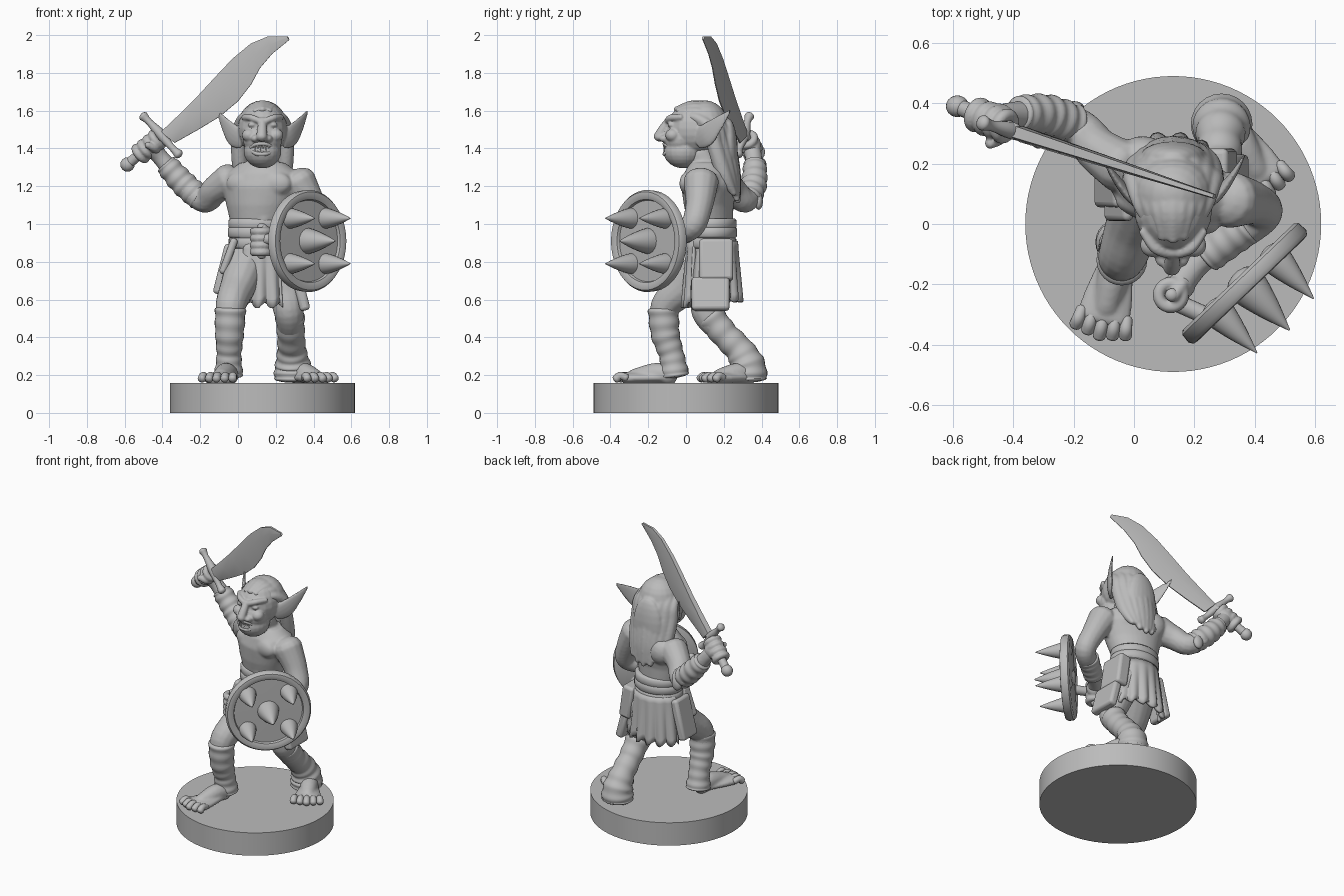
import bpy, bmesh, math
from math import sin, cos, pi, radians
from mathutils import Vector, Matrix

if "Cube" in bpy.data.objects:
    bpy.data.objects.remove(bpy.data.objects["Cube"])

grey = bpy.data.materials.new("stone grey")
grey.diffuse_color = (0.5, 0.5, 0.5, 1)
grey.use_nodes = True
grey.node_tree.nodes["Principled BSDF"].inputs["Base Color"].default_value = grey.diffuse_color


def finish(bm, name, voxel=0, angle=180, solid=0, bevel=0):
    bmesh.ops.recalc_face_normals(bm, faces=bm.faces)
    me = bpy.data.meshes.new(name)
    bm.to_mesh(me)
    bm.free()
    me.materials.append(grey)
    me.polygons.foreach_set("use_smooth", [True] * len(me.polygons))
    if angle < 180:
        me.set_sharp_from_angle(angle=radians(angle))
    ob = bpy.data.objects.new(name, me)
    bpy.context.collection.objects.link(ob)
    if voxel:
        m = ob.modifiers.new("blend", 'REMESH')
        m.mode, m.voxel_size, m.use_smooth_shade = 'VOXEL', voxel, True
        m = ob.modifiers.new("soften", 'SMOOTH')
        m.factor, m.iterations = 0.5, 4
    if solid:
        m = ob.modifiers.new("thickness", 'SOLIDIFY')
        m.thickness, m.offset = solid, 0
    if bevel:
        m = ob.modifiers.new("round edges", 'BEVEL')
        m.width, m.segments = bevel, 3
    return ob


def skin(bm, rings, closed=False):
    n = len(rings[0])
    pairs = list(zip(rings, rings[1:])) + ([(rings[-1], rings[0])] if closed else [])
    for a, b in pairs:
        for i in range(n):
            bm.faces.new((a[i], a[(i + 1) % n], b[(i + 1) % n], b[i]))
    if not closed:
        bm.faces.new(rings[0])
        bm.faces.new(rings[-1])


def tube(bm, pts, side=None, flat=1, n=14, ripple=0, waves=0, steps=6, cap=0.7):
    """Smooth tube through (x, y, z, radius) points with rounded ends."""
    P, S = [Vector(p) for p in pts], []
    for i in range(len(P) - 1):
        a, b, c, d = P[max(i - 1, 0)], P[i], P[i + 1], P[min(i + 2, len(P) - 1)]
        for k in range(steps):
            t = k / steps
            S.append(0.5 * (2 * b + (c - a) * t + (2 * a - 5 * b + 4 * c - d) * t * t
                            + (3 * b - a - 3 * c + d) * t ** 3))
    S.append(P[-1])
    N = len(S)
    C = [Vector(s[:3]) for s in S]
    R = [max(s[3], .001) * (1 + ripple * sin(2 * pi * waves * i / (N - 1))) for i, s in enumerate(S)]
    T = [(C[min(i + 1, N - 1)] - C[max(i - 1, 0)]).normalized() for i in range(N)]
    ref = Vector(side) if side else (C[-1] - C[0]).orthogonal()
    start = [(C[0] - T[0] * R[0] * cap * flat * sin(a), R[0] * cos(a), T[0]) for a in (1.4, 1, .5)]
    end = [(C[-1] + T[-1] * R[-1] * cap * flat * sin(a), R[-1] * cos(a), T[-1]) for a in (.5, 1, 1.4)]
    rings = []
    for c, r, t in start + list(zip(C, R, T)) + end:
        a = (ref - t * ref.dot(t)).normalized()
        b = t.cross(a)
        rings.append([bm.verts.new(c + a * r * cos(2 * pi * k / n) + b * r * flat * sin(2 * pi * k / n))
                      for k in range(n)])
    skin(bm, rings)


def lathe(bm, prof, loc, axis=(0, 0, 1), n=64, closed=False):
    M = Matrix.Translation(loc) @ Vector(axis).to_track_quat('Z', 'Y').to_matrix().to_4x4()
    skin(bm, [[bm.verts.new(M @ Vector((r * cos(2 * pi * k / n), r * sin(2 * pi * k / n), h)))
               for k in range(n)] for r, h in prof], closed)


def ring(bm, loc, axis, R, r):
    lathe(bm, [(R + r * cos(k * pi / 5), r * sin(k * pi / 5)) for k in range(10)], loc, axis, 24, True)


def blob(bm, loc, size, yaw=0):
    bmesh.ops.create_uvsphere(bm, u_segments=20, v_segments=12, radius=1, matrix=Matrix.Translation(loc)
                              @ Matrix.Rotation(yaw, 4, 'Z') @ Matrix.Diagonal((*size, 1)))


def foot(bm, toes, heel, toe):
    h, t = Vector((*heel, 0)), Vector((*toe, 0))
    d = (t - h).normalized()
    s = Vector((-d.y, d.x, 0))
    at = lambda f, z, r: (*(h.lerp(t, f) + Vector((0, 0, z))), r)
    tube(bm, [at(.1, .2, .055), at(.35, .21, .055), at(.7, .188, .045)], s)
    tube(bm, [at(.2, .185, .055), at(.55, .185, .08), at(.82, .182, .092)], s, .38)
    for i in range(-2, 3):
        p, q = h.lerp(t, .78) + s * i * .038, t + s * i * .042 - d * (.01 * abs(i))
        tube(toes, [(p.x, p.y, .187, .02), (*p.lerp(q, .6).xy, .196, .021), (q.x, q.y, .18, .022)])


new = bmesh.new

# Round base
bm = new()
lathe(bm, [(.49, 0), (.49, .157)], (.13, 0, 0), n=96)
finish(bm, "base", angle=30)

# Body: torso, legs, arms and feet blended together
bm, toes = new(), new()
rings = []
for cx, cy, z, rx, ry in [(.12, .14, .76, .13, .1), (.11, .14, .87, .145, .12), (.105, .13, 1, .145, .115),
                          (.11, .12, 1.1, .175, .128), (.12, .125, 1.2, .21, .145),
                          (.13, .125, 1.27, .195, .13), (.13, .12, 1.325, .12, .095)]:
    rings.append([bm.verts.new(Vector((cx, cy, z)) + Matrix.Rotation(-.27, 3, 'Z')
                  @ Vector((rx * cos(k * pi / 16), ry * sin(k * pi / 16), 0))) for k in range(32)])
skin(bm, rings)
for x, y in ((.03, .06), (.19, .015)):
    blob(bm, (x, y, 1.215), (.095, .045, .065), -.27)          # chest
    blob(bm, (x + .01, y + .16, 1.22), (.09, .07, .09), -.27)  # shoulder blades
for z in (1.03, 1.09):
    for x, y in ((.06, .045), (.125, .025)):
        blob(bm, (x, y, z), (.04, .022, .033), -.27)         # stomach
tube(bm, [(.13, .12, 1.28, .085), (.13, .07, 1.38, .08)])
tube(bm, [(.05, .12, .8, .11), (0, 0, .67, .095), (-.04, -.11, .56, .08), (-.045, -.1, .4, .065)])
tube(bm, [(.19, .15, .8, .11), (.25, .13, .65, .098), (.27, .11, .53, .08), (.28, .2, .42, .065)])
tube(bm, [(-.04, .19, 1.235, .09), (-.12, .245, 1.18, .076), (-.18, .315, 1.125, .066),
          (-.29, .355, 1.21, .06), (-.4, .36, 1.34, .045), (-.45, .345, 1.4, .05)], (0, .5, -.3))
tube(bm, [(.32, .08, 1.225, .095), (.39, .07, 1.1, .074), (.425, .035, .99, .066),
          (.33, -.04, .95, .06), (.22, -.12, .925, .045), (.15, -.2, .92, .05)], (.6, -.6, .1))
foot(bm, toes, (-.04, -.05), (-.115, -.37))
foot(bm, toes, (.3, .36), (.45, .1))
finish(bm, "body", .009)
finish(toes, "toes")

# Wrapped leggings and bracers
bm = new()
tube(bm, [(-.04, -.12, .55, .082), (-.045, -.11, .42, .076), (-.048, -.075, .3, .066),
          (-.05, -.06, .2, .078)], ripple=.035, waves=6, steps=12, cap=.2, n=24)
tube(bm, [(.275, .13, .51, .078), (.28, .2, .42, .073), (.285, .285, .33, .077), (.29, .325, .25, .095),
          (.29, .33, .18, .1)], ripple=.035, waves=6, steps=12, cap=.2, n=24)
finish(bm, "leg_wraps")
bm = new()
tube(bm, [(-.2, .33, 1.135, .066), (-.29, .36, 1.215, .068), (-.38, .365, 1.315, .06)],
     ripple=.05, waves=5, steps=16, cap=.2, n=24)
tube(bm, [(.37, -.005, .965, .066), (.24, -.105, .93, .06)], ripple=.03, waves=4, steps=24, cap=.2, n=24)
for k in range(4):  # scale plates on the raised bracer
    blob(bm, (-.2 - .045 * k, .385 + .006 * k, 1.12 + .045 * k), (.035, .022, .045))
finish(bm, "bracers")

# Head with brow, cheeks, nose and jaw
bm = new()
X = .13
blob(bm, (X, .055, 1.505), (.13, .155, .145))
blob(bm, (X, -.015, 1.385), (.1, .105, .09))
blob(bm, (X, -.03, 1.45), (.105, .09, .09))
tube(bm, [(X, -.09, 1.55, .02), (.127, -.122, 1.5, .026), (.125, -.145, 1.458, .029)])
for s in (-1, 1):
    blob(bm, (X - .004 + s * .033, -.112, 1.452), (.024, .03, .02))
    blob(bm, (X + s * .07, -.07, 1.47), (.04, .04, .035))
    tube(bm, [(X + s * .015, -.098, 1.545, .017), (X + s * .06, -.08, 1.562, .018),
              (X + s * .1, -.025, 1.565, .015)])
    blob(bm, (X + s * .055, -.08, 1.525), (.024, .018, .014))
    # Pointed ears
    e = lambda x, y, z, r: (X + s * x, y, z, r)
    tube(bm, [e(.11, .06, 1.44, .045), e(.155, .105, 1.47, .062), e(.2, .165, 1.53, .04),
              e(.24, .235, 1.6, .008)], (s * .1, .2, -.6), .28)
finish(bm, "head", .006)

# Mouth: lips and jagged teeth
bm = new()
for z, zc in ((1.423, 1.405), (1.372, 1.39)):
    tube(bm, [(.07, -.085, zc, .009), (.1, -.11, z, .011), (.15, -.11, z, .011), (.185, -.085, zc, .009)])
    for k in range(6):
        x = .09 + k * .0145
        y = -.114 + 5 * (x - .127) ** 2
        tube(bm, [(x, y, z, .008), (x, y - .004, z + (-.03 if z > 1.4 else .022), .001)], n=8, steps=3)
finish(bm, "mouth")

# Long swept-back hair: a filled cap and fall with locks on top
bm = new()
blob(bm, (X, .1, 1.515), (.133, .125, .14))
blob(bm, (X, .225, 1.36), (.11, .05, .2))
for k in range(9):
    u = (k - 4) / 4
    q = u * u
    j = .01 * (k % 2)
    tube(bm, [(X + .07 * u, -.055 + .04 * q + j, 1.605 - .035 * q, .016), (X + .105 * u, .06, 1.63 - .07 * q, .027),
              (X + .125 * u, .175 - .04 * q, 1.55 - .05 * q, .036), (X + .127 * u, .222 - .07 * q, 1.42, .042),
              (X + .115 * u, .252 - .05 * q, 1.26, .04),
              (X + .095 * u, .275 - .02 * q, 1.12 + .04 * q + 2 * j, .016)], (1, 0, 0), n=12)
finish(bm, "hair", .0075)

# Wide belt
bm = new()
for z, r in ((.9, .145), (.955, .15), (1.0, .146)):
    lathe(bm, [(r, -.03), (r + .011, -.018), (r + .011, .02), (r, .03)], (.11, .135, z), n=48)
bmesh.ops.scale(bm, vec=(1.02, .84, 1), verts=bm.verts, space=Matrix.Translation((-.11, -.135, 0)))
finish(bm, "belt", angle=50)

# Pleated skirt panels: start angle, end angle, hem height
for name, a0, a1, hem in (("front_loincloth", 238, 312, .57), ("back_skirt", 15, 168, .6)):
    bm = new()
    rows = []
    for j in range(9):
        t, row = j / 8, []
        for i in range(49):
            a = radians(a0 + (a1 - a0) * i / 48)
            w = sin(a * 15) * .012 * t
            row.append(bm.verts.new((.115 + (.15 + .035 * t + w) * cos(a), .14 + (.125 + .02 * t + w) * sin(a),
                                     .91 - (.91 - hem) * t - .015 * t * sin(a * 15 + 1))))
        rows.append(row)
    for a, b in zip(rows, rows[1:]):
        for i in range(48):
            bm.faces.new((a[i], a[i + 1], b[i + 1], b[i]))
    finish(bm, name, solid=.022)

# Hip pouches and hanging flaps: centre, size, tilt
for name, c, size, tilt in (("left_pouch", (.285, .16, .81), (.085, .18, .22), -.15),
                            ("left_flap", (.335, .13, .63), (.055, .2, .18), -.25),
                            ("right_pouch", (-.075, .13, .76), (.055, .15, .27), .25),
                            ("right_flap", (-.05, .05, .83), (.04, .08, .2), .35)):
    bm = new()
    bmesh.ops.create_cube(bm, size=1, matrix=Matrix.Translation(c) @ Matrix.Rotation(tilt, 4, 'Y')
                          @ Matrix.Diagonal((*size, 1)))
    finish(bm, name, angle=40, bevel=.018)

# Shield with raised rim and spikes
N = Vector((.69, -.72, 0)).normalized()
U = Vector((.72, .69, 0)).normalized()
centre = Vector((.365, -.195, .91))
bm = new()
lathe(bm, [(.01, -.028), (.255, -.028), (.267, -.018), (.27, .015), (.26, .03), (.24, .033),
           (.22, .025), (.215, .01), (.01, .014)], centre, N)
finish(bm, "shield", angle=40)
bm = new()
for u, v, r, l in [(0, 0, .07, .215)] + [(a * .13, b * .12, .056, .195) for a in (-1, 1) for b in (-1, 1)]:
    p = centre + U * u + Vector((0, 0, v))
    tube(bm, [(*(p + N * l * f), r * g) for f, g in ((.02, 1), (.25, .85), (.6, .52), (1, .05))], n=20)
finish(bm, "shield_spikes")

# Gripping hands with curled fingers
pommel, top = Vector((-.585, .39, 1.315)), Vector((-.395, .31, 1.475))
axis = top - pommel
bm = new()
blob(bm, (-.45, .355, 1.4), (.055, .045, .055))
for k in range(4):
    ring(bm, pommel.lerp(top, .36 + .155 * k), axis, .04, .021)
    ring(bm, (.122, -.235, .85 + .037 * k), (0, 0, 1), .04, .021)
blob(bm, (.155, -.2, .915), (.05, .05, .06))
tube(bm, [(-.43, .35, 1.39, .022), (-.44, .29, 1.4, .022), (-.48, .265, 1.42, .018)])
tube(bm, [(.16, -.2, .96, .022), (.13, -.24, .985, .02)])
finish(bm, "hands", .006)

# Shield grip
bm = new()
tube(bm, [(.125, -.235, .83, .022), (.125, -.235, .99, .022)])
tube(bm, [(.14, -.26, .92, .03), (.23, -.3, .92, .03)])
finish(bm, "shield_grip")

# Sword hilt
bm = new()
tube(bm, [(*pommel, .028), (*top, .024)])
blob(bm, pommel, (.038, .036, .038))
tube(bm, [(-.5, .335, 1.57, .026), (-.47, .325, 1.54, .018), (-.41, .31, 1.475, .028),
          (-.35, .285, 1.405, .018), (-.315, .275, 1.37, .026)])
finish(bm, "sword_hilt")

# Curved blade: matching points on back edge and cutting edge, seen from the front
bm = new()
back = [(-.4, 1.49), (-.306, 1.58), (-.216, 1.67), (-.12, 1.775), (-.026, 1.875), (.07, 1.955), (.16, 1.993), (.262, 1.992)]
edge = [(-.335, 1.43), (-.21, 1.5), (-.095, 1.57), (0, 1.65), (.07, 1.74), (.116, 1.825), (.18, 1.9), (.272, 1.975)]
flat = Vector((.31, .95, 0))
rings = []
for i, (b, e) in enumerate(zip(back, edge)):
    B, E = [Vector((x, .30 - .323 * (x + .38), z)) for x, z in (b, e)]
    M, w = B.lerp(E, .45), flat * (.027 - .0027 * i)
    rings.append([bm.verts.new(p) for p in (B + w * .7, M + w, E + w * .15, E - w * .15, M - w, B - w * .7)])
skin(bm, rings)
finish(bm, "sword_blade", angle=45)
